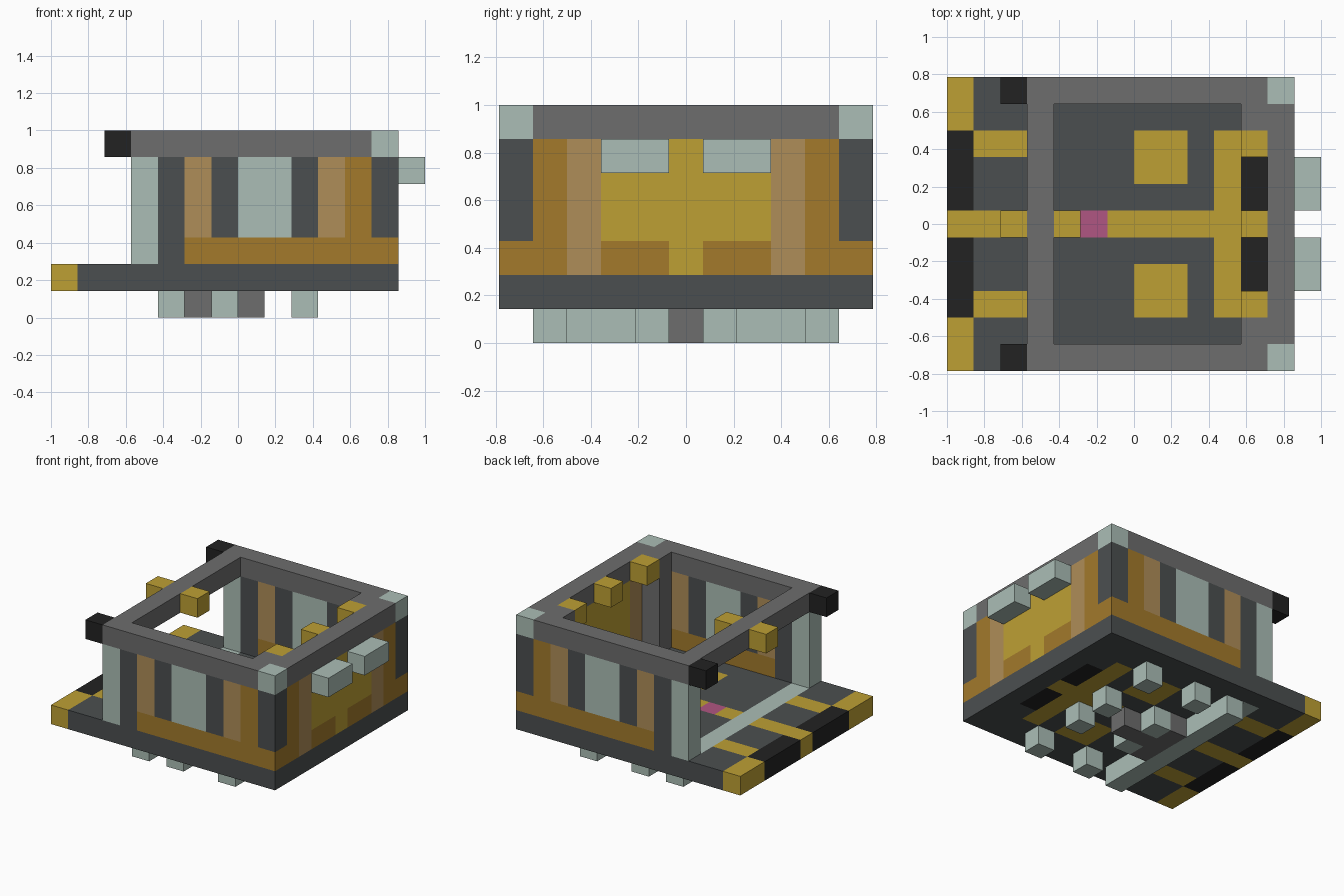
import bpy
import bmesh
from mathutils import Vector

cube = bpy.data.objects.get("Cube")
if cube:
    bpy.data.objects.remove(cube)

U = 1 / 7                                  # edge of one block
ORIGIN = Vector((-1, -5.5 * U, 0))


def srgb(*rgb):
    return [((c / 255 + 0.055) / 1.055) ** 2.4 for c in rgb] + [1]


COLOURS = {
    "yellow": srgb(190, 160, 52),
    "slate": srgb(75, 79, 80),
    "grey": srgb(109, 109, 109),
    "black": srgb(34, 34, 34),
    "pale": srgb(171, 190, 182),
    "brown": srgb(163, 122, 43),
    "tan": srgb(175, 141, 88),
    "pink": srgb(176, 86, 130),
}
NAMES = list(COLOURS)
materials = []
for name, colour in COLOURS.items():
    mat = bpy.data.materials.new(name)
    mat.diffuse_color = colour
    mat.use_nodes = True
    mat.node_tree.nodes["Principled BSDF"].inputs["Base Color"].default_value = colour
    materials.append(mat)

cells = {}                                 # block position -> (part, colour)


def box(part, colour, i, j, k, mirror=True):
    """Fill inclusive block ranges; mirror across the middle row in y."""
    span = lambda r: range(r[0], r[1] + 1) if isinstance(r, tuple) else [r]
    for x in span(i):
        for y in span(j):
            for z in span(k):
                cells[x, y, z] = (part, colour)
                if mirror:
                    cells[x, 10 - y, z] = (part, colour)


# Floor with painted ramp end and aisle markings
box("floor", "slate", (0, 12), (0, 10), 1)
box("floor", "yellow", 0, (0, 1), 1)
box("floor", "black", 0, (2, 4), 1)
box("floor", "yellow", (1, 2), 2, 1)
box("floor", "yellow", (0, 11), 5, 1)
box("floor", "pale", 3, (1, 9), 1)
box("floor", "pink", 5, 5, 1)
box("floor", "yellow", (7, 8), (2, 3), 1)
box("floor", "yellow", 10, (2, 8), 1)
box("floor", "black", 11, (3, 4), 1)

# Underside: cross beam, central coupling and feet
box("under_beam", "pale", 4, (1, 9), 0)
box("under_coupling", "grey", 5, (4, 6), 0)
box("under_coupling", "grey", (6, 7), 5, 0)
for i in (6, 9):
    for j in (1, 4):
        box("feet", "pale", i, j, 0)

# Side walls: one colour per upright, with a brown skirting
uprights = ["pale", "slate", "tan", "slate", "pale", "pale", "slate", "tan", "brown", "slate"]
for i, colour in enumerate(uprights, 3):
    box("side_walls", colour, i, 0, (2, 5))
box("side_walls", "brown", (5, 12), 0, 2)

# End wall with yellow panels and inner pillars
box("end_wall", "brown", 12, 1, (2, 5))
box("end_wall", "tan", 12, 2, (2, 5))
box("end_wall", "yellow", 12, (3, 5), (2, 5))
box("end_wall", "brown", 12, (3, 4), 2)
box("end_pillars", "grey", 11, 1, (2, 5))
box("vents", "pale", 13, (3, 4), 5)

# Roof frame, corner caps and lamps
box("roof_frame", "grey", (3, 12), 0, 6)
for i in (3, 12):
    box("roof_frame", "grey", i, (1, 9), 6)
box("roof_frame", "grey", 11, 1, 6)
box("roof_corners", "pale", 12, 0, 6)
box("roof_horns", "black", 2, 0, 6)
for i, j in ((2, 5), (4, 5), (11, 5), (11, 2)):
    box("lamps", "yellow", i, j, 6)


# Build each part from the exposed sides of its blocks
def build(part):
    bm = bmesh.new()
    verts = {}

    def vert(p):
        if p not in verts:
            verts[p] = bm.verts.new(ORIGIN + Vector(p) * U)
        return verts[p]

    for pos, (owner, colour) in cells.items():
        if owner != part:
            continue
        for axis in range(3):
            for side in (0, 1):
                near = list(pos)
                near[axis] += 2 * side - 1
                if tuple(near) in cells:
                    continue
                ring = []
                for a, b in ((0, 0), (1, 0), (1, 1), (0, 1)):
                    p = list(pos)
                    p[axis] += side
                    p[(axis + 1) % 3] += a
                    p[(axis + 2) % 3] += b
                    ring.append(vert(tuple(p)))
                face = bm.faces.new(ring if side else ring[::-1])
                face.material_index = NAMES.index(colour)
    mesh = bpy.data.meshes.new(part)
    bm.to_mesh(mesh)
    bm.free()
    for mat in materials:
        mesh.materials.append(mat)
    bpy.context.collection.objects.link(bpy.data.objects.new(part, mesh))


for part in dict.fromkeys(owner for owner, _ in cells.values()):
    build(part)
